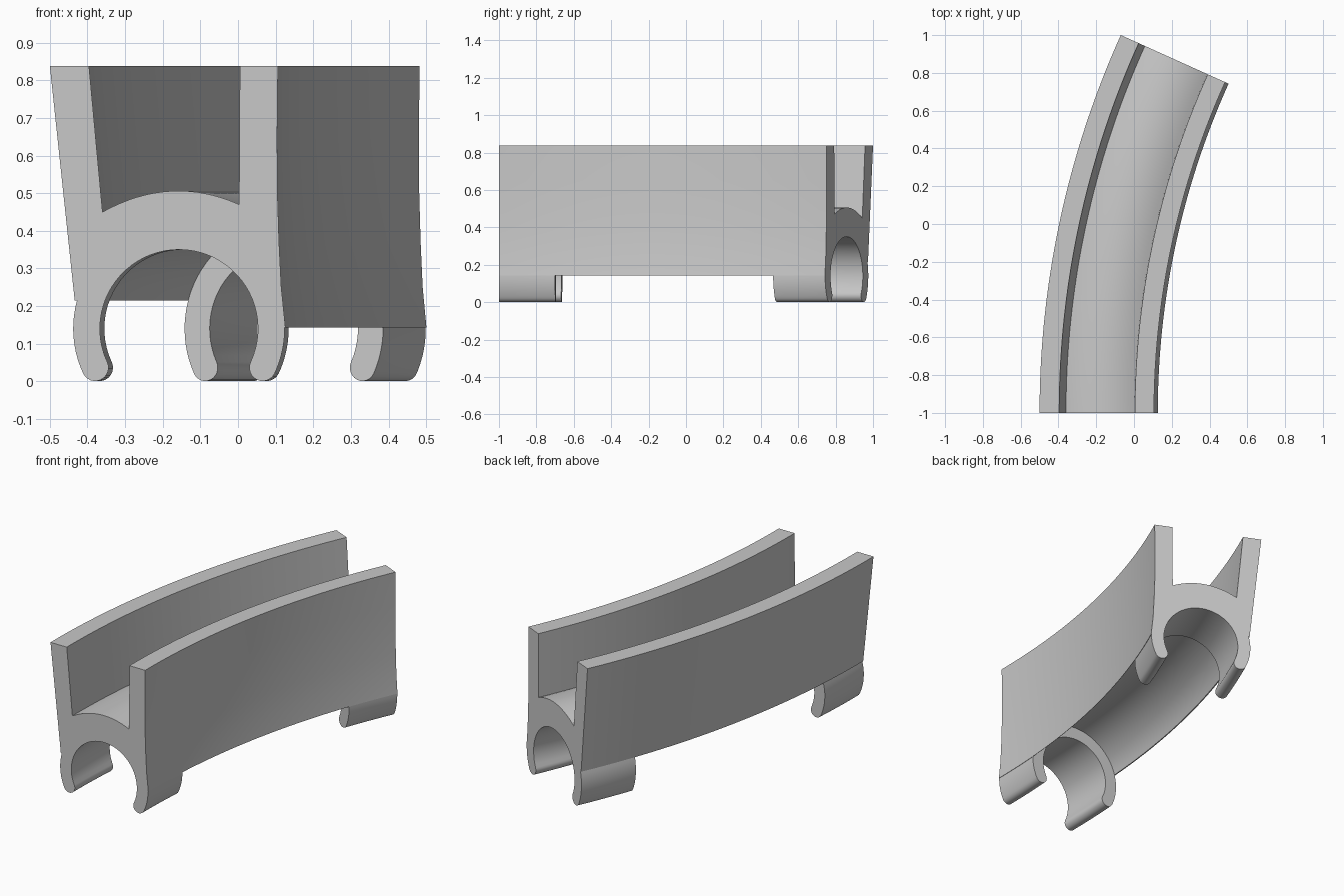
import bpy, bmesh
from math import sin, cos, sqrt, pi, radians, atan2

cube = bpy.data.objects.get("Cube")
if cube:
    bpy.data.objects.remove(cube)

GREY = (0.58, 0.58, 0.58, 1)
mat = bpy.data.materials.new("plain grey")
mat.use_nodes = True
mat.diffuse_color = GREY
mat.node_tree.nodes["Principled BSDF"].inputs["Base Color"].default_value = GREY

PIVOT_X, PIVOT_Y = 4.366, -1.0      # centre of the bend
SWEEP, CLIP = 24.27, 4.05           # degrees along the bend
CX, CZ = -0.157, 0.14               # centre of the round channel
R_IN, R_OUT = 0.21, 0.281
LEFT_Z, RIGHT_Z = 0.215, 0.143      # lower edges of the two walls
TOP = 0.838
TIP = radians(-25)                  # where the clip legs end


def arc(cx, cz, r, start, end, n):
    """Points on a circle, angles in radians."""
    steps = [start + (end - start) * i / n for i in range(n + 1)]
    return [(cx + r * cos(a), cz + r * sin(a)) for a in steps]


def sweep(name, profile, start, end, n):
    """Sweep a closed x-z profile about the bend centre."""
    bm = bmesh.new()
    rings = []
    for i in range(n + 1):
        a = radians(start + (end - start) * i / n)
        rings.append([bm.verts.new((PIVOT_X - (PIVOT_X - x) * cos(a),
                                    PIVOT_Y + (PIVOT_X - x) * sin(a), z))
                      for x, z in profile])
    for p, q in zip(rings, rings[1:]):
        for j in range(len(p)):
            k = (j + 1) % len(p)
            bm.faces.new((p[j], p[k], q[k], q[j]))
    bm.faces.new(rings[0])
    bm.faces.new(rings[-1])
    bmesh.ops.recalc_face_normals(bm, faces=bm.faces)
    mesh = bpy.data.meshes.new(name)
    bm.to_mesh(mesh)
    bm.free()
    mesh.materials.append(mat)
    obj = bpy.data.objects.new(name, mesh)
    bpy.context.collection.objects.link(obj)
    return obj


def outer_angle(z):
    """Angle above horizontal where the outer circle reaches height z."""
    return atan2(z - CZ, sqrt(R_OUT ** 2 - (z - CZ) ** 2))


def clip_leg(side, top):
    """Outer curve and rounded tip of a leg, from the top; side is 1 or -1."""
    mid, r = (R_IN + R_OUT) / 2, (R_OUT - R_IN) / 2
    pts = arc(CX, CZ, R_OUT, outer_angle(top), TIP, 10)
    pts += arc(CX + mid * cos(TIP), CZ + mid * sin(TIP), r,
               TIP, TIP - pi, 12)[1:-1]
    return [(CX + side * (x - CX), z) for x, z in pts]


# Rail: two tall walls, an arched floor, and a C-shaped clip beneath
left_wall = [(-0.434, LEFT_Z), (-0.5, TOP), (-0.396, TOP)]
floor = [(-0.36 + 0.363 * t, 0.45 + 0.02 * t + 0.182 * t * (1 - t))
         for t in [i / 16 for i in range(17)]]
right_wall = [(0.005, TOP), (0.106, TOP), (0.104, 0.65), (0.105, 0.5),
              (0.109, 0.37), (0.115, 0.25), (0.126, RIGHT_Z)]
channel = arc(CX, CZ, R_IN, TIP, pi - TIP, 44)
rail = sweep("rail_body", left_wall + floor + right_wall
             + clip_leg(1, RIGHT_Z) + channel
             + clip_leg(-1, LEFT_Z)[::-1], 0, SWEEP, 48)

# Cutter: removes the clip between the two ends, leaving a wider channel
wide = arc(CX, CZ, R_OUT, outer_angle(RIGHT_Z), pi - outer_angle(LEFT_Z), 36)
cutter = sweep("clip_gap_cutter",
               [(0.3, -0.1), (0.3, RIGHT_Z)] + wide
               + [(-0.7, LEFT_Z), (-0.7, -0.1)], CLIP, SWEEP - CLIP, 32)
cutter.hide_render = True

cut = rail.modifiers.new("clip gap", "BOOLEAN")
cut.operation = "DIFFERENCE"
cut.solver = "EXACT"
cut.object = cutter
depsgraph = bpy.context.evaluated_depsgraph_get()
mesh = bpy.data.meshes.new_from_object(rail.evaluated_get(depsgraph))
rail.modifiers.clear()
rail.data = mesh
bpy.data.objects.remove(cutter)

mesh.shade_smooth()
mesh.set_sharp_from_angle(angle=radians(30))
